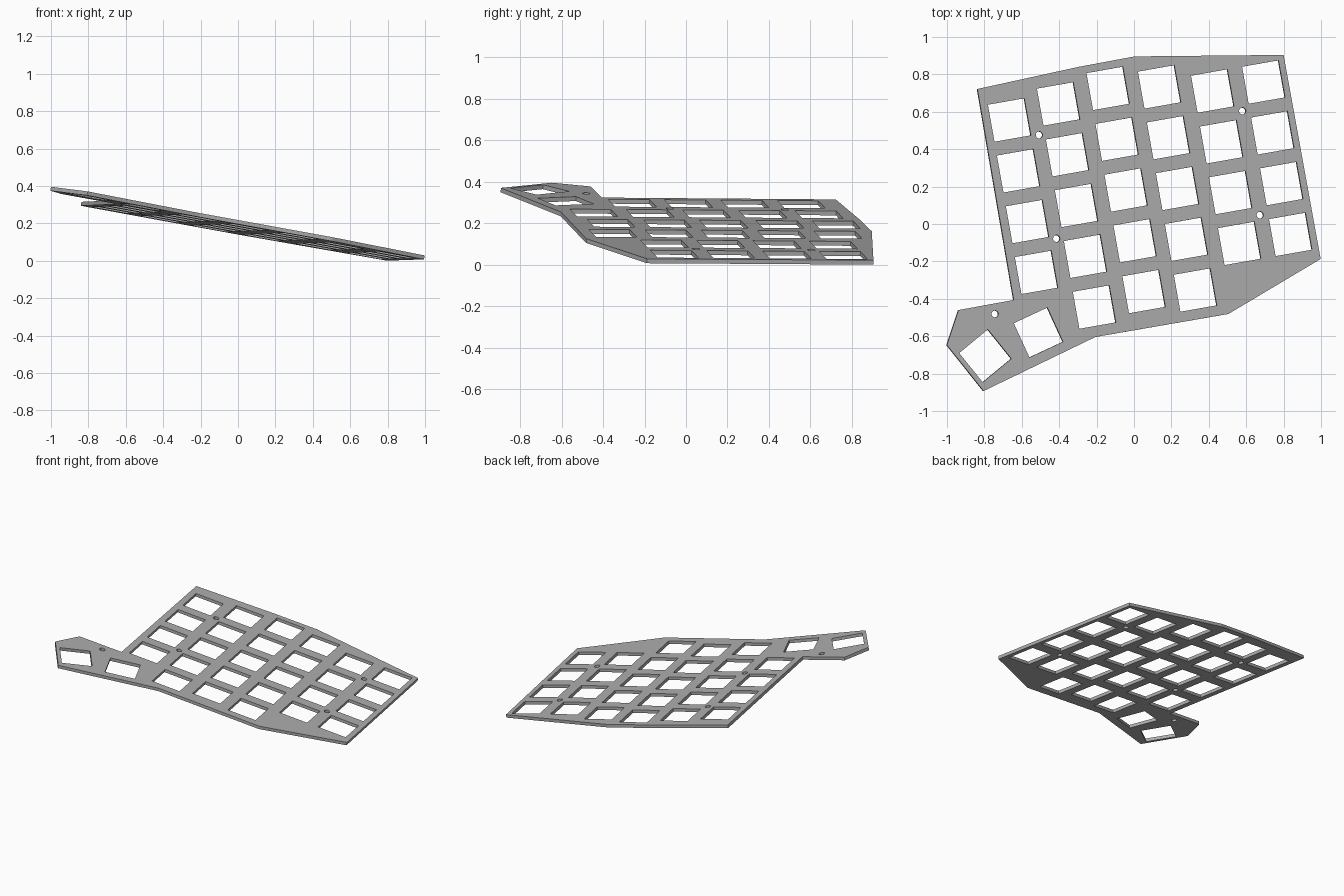
import bpy, bmesh
from math import cos, sin, pi, radians
from mathutils import Vector

cube = bpy.data.objects.get("Cube")
if cube:
    bpy.data.objects.remove(cube, do_unlink=True)

# Tilted plane of the plate's upper surface
SLOPE_X, SLOPE_Y, HEIGHT = -0.175, -0.038, 0.196
THICKNESS = 0.0215
KEY_SIZE = 0.201
NORMAL = Vector((-SLOPE_X, -SLOPE_Y, 1)).normalized()


def lift(x, y):
    return Vector((x, y, HEIGHT + SLOPE_X * x + SLOPE_Y * y))


def plane_axes(degrees):
    a = radians(degrees)
    along = Vector((cos(a), sin(a), SLOPE_X * cos(a) + SLOPE_Y * sin(a))).normalized()
    return along, NORMAL.cross(along)


def square(x, y, degrees):
    u, v = plane_axes(degrees)
    h = KEY_SIZE / 2
    return [lift(x, y) + h * (i * u + j * v) for i, j in ((-1, -1), (1, -1), (1, 1), (-1, 1))]


def circle(x, y, radius, sides=24):
    u, v = plane_axes(0)
    return [lift(x, y) + radius * (cos(2 * pi * i / sides) * u + sin(2 * pi * i / sides) * v)
            for i in range(sides)]


# Outer edge of the plate
outline = [(-0.837, 0.722), (-0.297, 0.84), (0.003, 0.896), (0.8, 0.904), (0.998, -0.187),
           (0.505, -0.481), (-0.206, -0.604), (-0.804, -0.893), (-1.0, -0.647),
           (-0.938, -0.46), (-0.643, -0.406)]
loops = [[lift(x, y) for x, y in outline]]

# Staggered key columns: centre of the back key, first row, last row
columns = [(-0.666, 0.556, 4), (-0.404, 0.642, 5), (-0.139, 0.725, 5),
           (0.136, 0.733, 5), (0.42, 0.711, 4), (0.693, 0.759, 4)]
for x, y, rows in columns:
    for r in range(rows):
        loops.append(square(x + 0.048 * r, y - 0.2715 * r, 10))

# Angled thumb keys
loops.append(square(-0.511, -0.58, 25))
loops.append(square(-0.795, -0.705, 39.5))

# Screw holes
for x, y in ((-0.507, 0.476), (-0.414, -0.078), (0.58, 0.604), (0.674, 0.048), (-0.743, -0.481)):
    loops.append(circle(x, y, 0.0185))

# Fill the sheet between the loops, then give it thickness
bm = bmesh.new()
edges = []
for loop in loops:
    verts = [bm.verts.new(p) for p in loop]
    edges += [bm.edges.new((verts[i - 1], verts[i])) for i in range(len(verts))]
bmesh.ops.triangle_fill(bm, edges=edges, use_beauty=True, use_dissolve=False, normal=NORMAL)
result = bmesh.ops.extrude_face_region(bm, geom=bm.faces[:], use_keep_orig=True)
lower = [g for g in result["geom"] if isinstance(g, bmesh.types.BMVert)]
bmesh.ops.translate(bm, verts=lower, vec=-THICKNESS * NORMAL)
bmesh.ops.recalc_face_normals(bm, faces=bm.faces[:])

mesh = bpy.data.meshes.new("key_plate")
bm.to_mesh(mesh)
bm.free()
plate = bpy.data.objects.new("key_plate", mesh)
bpy.context.collection.objects.link(plate)

# Plain grey finish
grey = bpy.data.materials.new("plate_grey")
grey.use_nodes = True
colour = (0.42, 0.42, 0.42, 1)
grey.diffuse_color = colour
grey.node_tree.nodes["Principled BSDF"].inputs["Base Color"].default_value = colour
mesh.materials.append(grey)
